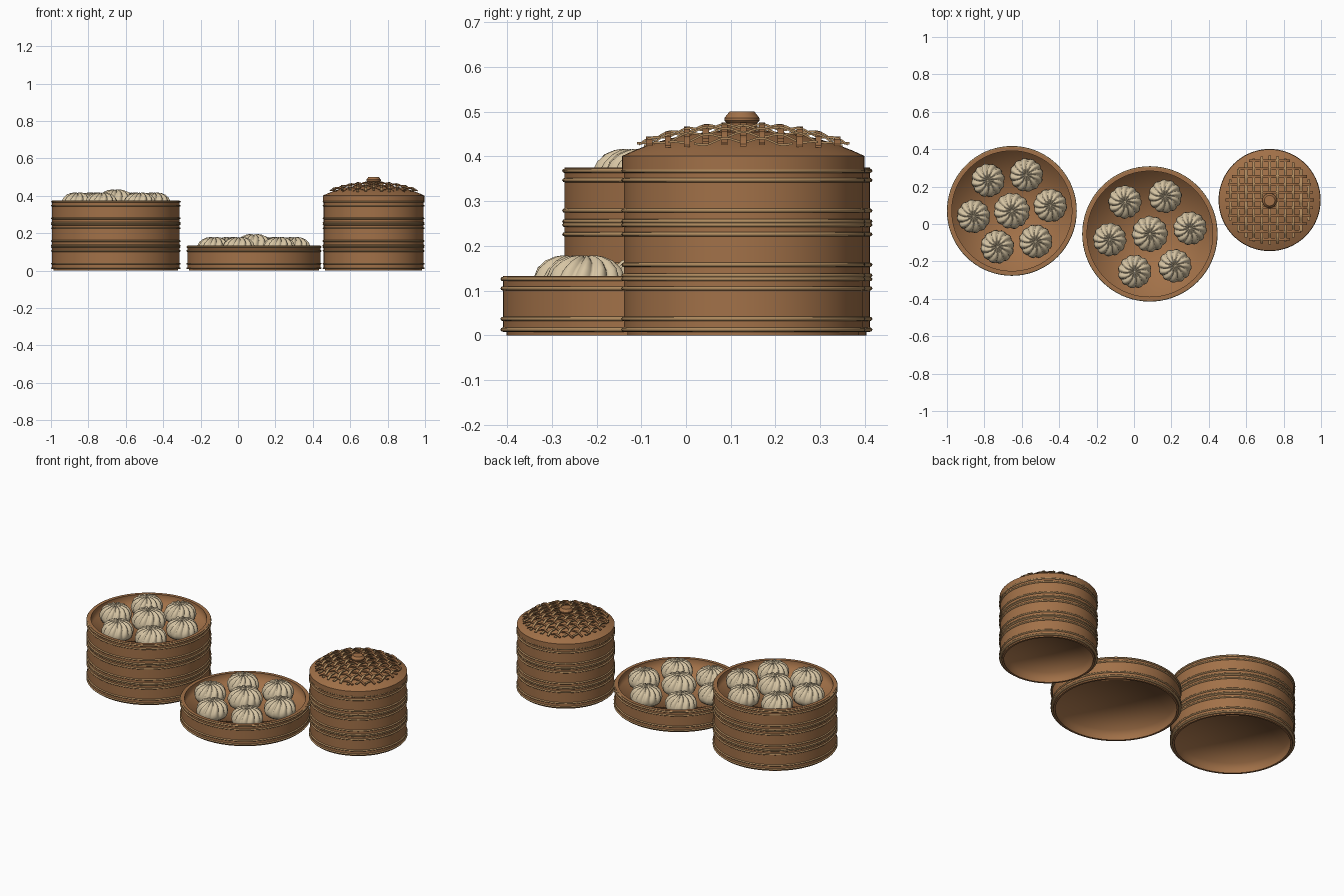
import bpy, bmesh, math, random
from math import sin, cos, pi, sqrt

random.seed(4)
if "Cube" in bpy.data.objects:
    bpy.data.objects.remove(bpy.data.objects["Cube"])


def material(name, rgb):
    m = bpy.data.materials.new(name)
    m.use_nodes = True
    m.diffuse_color = (*rgb, 1)
    bsdf = m.node_tree.nodes["Principled BSDF"]
    bsdf.inputs["Base Color"].default_value = (*rgb, 1)
    bsdf.inputs["Roughness"].default_value = 0.7
    return m


BAMBOO = material("bamboo brown", (0.36, 0.165, 0.065))
CANE = material("light cane", (0.42, 0.25, 0.11))
DOUGH = material("cream dough", (0.68, 0.56, 0.37))


def add_object(name, mesh, loc=(0, 0, 0)):
    ob = bpy.data.objects.new(name, mesh)
    ob.location = loc
    bpy.context.collection.objects.link(ob)
    return ob


def lathe(name, profile, mat, sharp=(), closed=False, segs=72, shape=None):
    """Spin an (r, z) profile; shape(r, z, angle) may bend each point."""
    bm = bmesh.new()
    rings = []
    for r, z in profile:
        if r == 0:
            rings.append([bm.verts.new((0, 0, z))] * segs)
            continue
        ring = []
        for k in range(segs):
            a = 2 * pi * k / segs
            rr, zz, aa = shape(r, z, a) if shape else (r, z, a)
            ring.append(bm.verts.new((rr * cos(aa), rr * sin(aa), zz)))
        rings.append(ring)
    pairs = list(zip(rings, rings[1:]))
    if closed:
        pairs.append((rings[-1], rings[0]))
    for lo, hi in pairs:
        for k in range(segs):
            n = (k + 1) % segs
            corners = list(dict.fromkeys((lo[k], lo[n], hi[n], hi[k])))
            bm.faces.new(corners).smooth = True
    for i in sharp:
        for k in range(segs):
            edge = bm.edges.get((rings[i][k], rings[i][(k + 1) % segs]))
            edge.smooth = False
    bmesh.ops.recalc_face_normals(bm, faces=bm.faces)
    mesh = bpy.data.meshes.new(name)
    bm.to_mesh(mesh)
    bm.free()
    mesh.materials.append(mat)
    return mesh


TIER, PITCH, FLOOR = 0.133, 0.121, 0.075


def steamer(name, x, y, radius, tiers):
    """Stack of open baskets, each with a raised floor and four hoops."""
    wall = radius - 0.006
    inner = radius - 0.026
    foot = radius - 0.014
    body = lathe(name + "_basket", [
        (0, FLOOR), (inner, FLOOR), (inner, TIER), (wall, TIER),
        (wall, 0.012), (foot, 0.008), (foot, 0), (inner, 0),
        (inner, FLOOR - 0.012), (0, FLOOR - 0.012)],
        BAMBOO, sharp=(2, 3, 4, 5, 6, 7))
    hoop_profile = [(wall - 0.003 + 0.009 * cos(a), 0.0055 * sin(a))
                    for a in (2 * pi * k / 8 for k in range(8))]
    hoop = lathe(name + "_hoop", hoop_profile, CANE, closed=True)
    for t in range(tiers):
        add_object(f"{name}_basket_{t + 1}", body, (x, y, t * PITCH))
        for h in (0.013, 0.037, 0.105, 0.126):
            add_object(f"{name}_hoop", hoop, (x, y, t * PITCH + h))


# Pleated bun: creases deepen and twist towards the gathered top
def pleat(r, z, a):
    k = min(1, z / 0.06)
    crease = 1 - abs(sin(6 * a))
    return r * (1 - 0.13 * k * crease), z - 0.008 * k * crease, a + 5 * max(0, z - 0.06)


bun_mesh = lathe("bun", [
    (0, 0), (0.065, 0), (0.084, 0.014), (0.092, 0.036), (0.09, 0.055),
    (0.08, 0.076), (0.062, 0.092), (0.04, 0.101), (0.022, 0.104),
    (0.01, 0.101), (0, 0.094)], DOUGH, segs=96, shape=pleat)


def buns(name, x, y, z, ring):
    spots = [(0, 0)] + [(ring * cos(a), ring * sin(a))
                        for a in (math.radians(8 + 60 * k) for k in range(6))]
    for i, (dx, dy) in enumerate(spots):
        centre = i == 0
        ob = add_object(f"{name}_bun_{i + 1}", bun_mesh,
                        (x + dx, y + dy, z + (0.01 if centre else 0)))
        ob.rotation_euler.z = random.uniform(0, 2 * pi)
        ob.scale = (1.06,) * 3 if centre else (0.98, 0.98, 1)


steamer("tall_steamer", -0.653, 0.07, 0.347, 3)
buns("tall_steamer", -0.653, 0.07, 2 * PITCH + FLOOR - 0.004, 0.207)
steamer("low_steamer", 0.085, -0.053, 0.362, 1)
buns("low_steamer", 0.085, -0.053, FLOOR, 0.217)
LX, LY, LR = 0.725, 0.128, 0.273
steamer("lidded_steamer", LX, LY, LR, 3)


# Domed lid
def dome(r):
    return 0.40 + 0.058 * (1 - min(1, r / LR) ** 2.3)


rim = LR - 0.002
lid_profile = [(0, 0.365), (rim, 0.365)]
lid_profile += [(rim * (1 - k / 10), dome(rim * (1 - k / 10))) for k in range(11)]
add_object("lid_dome", lathe("lid_dome", lid_profile, BAMBOO, sharp=(1, 2)), (LX, LY, 0))


# Woven lattice: arched flat strips passing over and under each other
STEP, HALF_W, HALF_T = 0.042, 0.007, 0.0025


def strip(name, index, along_x, mat):
    d = index * STEP
    half = sqrt(0.237 ** 2 - d * d)
    sign = -1 if along_x else 1
    count = 44
    bm = bmesh.new()
    rows = []
    for k in range(count + 1):
        t = half * (2 * k / count - 1)
        z = dome(math.hypot(t, d)) + 0.011
        z += sign * 0.005 * cos(pi * (t / STEP + index))
        row = []
        for w, h in ((-1, -1), (1, -1), (1, 1), (-1, 1)):
            across = d + w * HALF_W
            px, py = (t, across) if along_x else (across, t)
            row.append(bm.verts.new((px, py, z + h * HALF_T)))
        rows.append(row)
    for a, b in zip(rows, rows[1:]):
        for k in range(4):
            n = (k + 1) % 4
            bm.faces.new((a[k], a[n], b[n], b[k]))
    bm.faces.new(rows[0])
    bm.faces.new(rows[-1])
    bmesh.ops.recalc_face_normals(bm, faces=bm.faces)
    mesh = bpy.data.meshes.new(name)
    bm.to_mesh(mesh)
    bm.free()
    mesh.materials.append(mat)
    add_object(name, mesh, (LX, LY, 0))


for i in range(-5, 6):
    strip("lid_cross_strip", i, True, BAMBOO)
    strip("lid_long_strip", i, False, CANE)

# Lid knob
knob = lathe("lid_knob", [
    (0, 0.455), (0.032, 0.455), (0.034, 0.475), (0.039, 0.48),
    (0.039, 0.486), (0.028, 0.5), (0, 0.5)],
    BAMBOO, sharp=(1, 2, 3, 4, 5), segs=32)
add_object("lid_knob", knob, (LX, LY - 0.003, 0))
